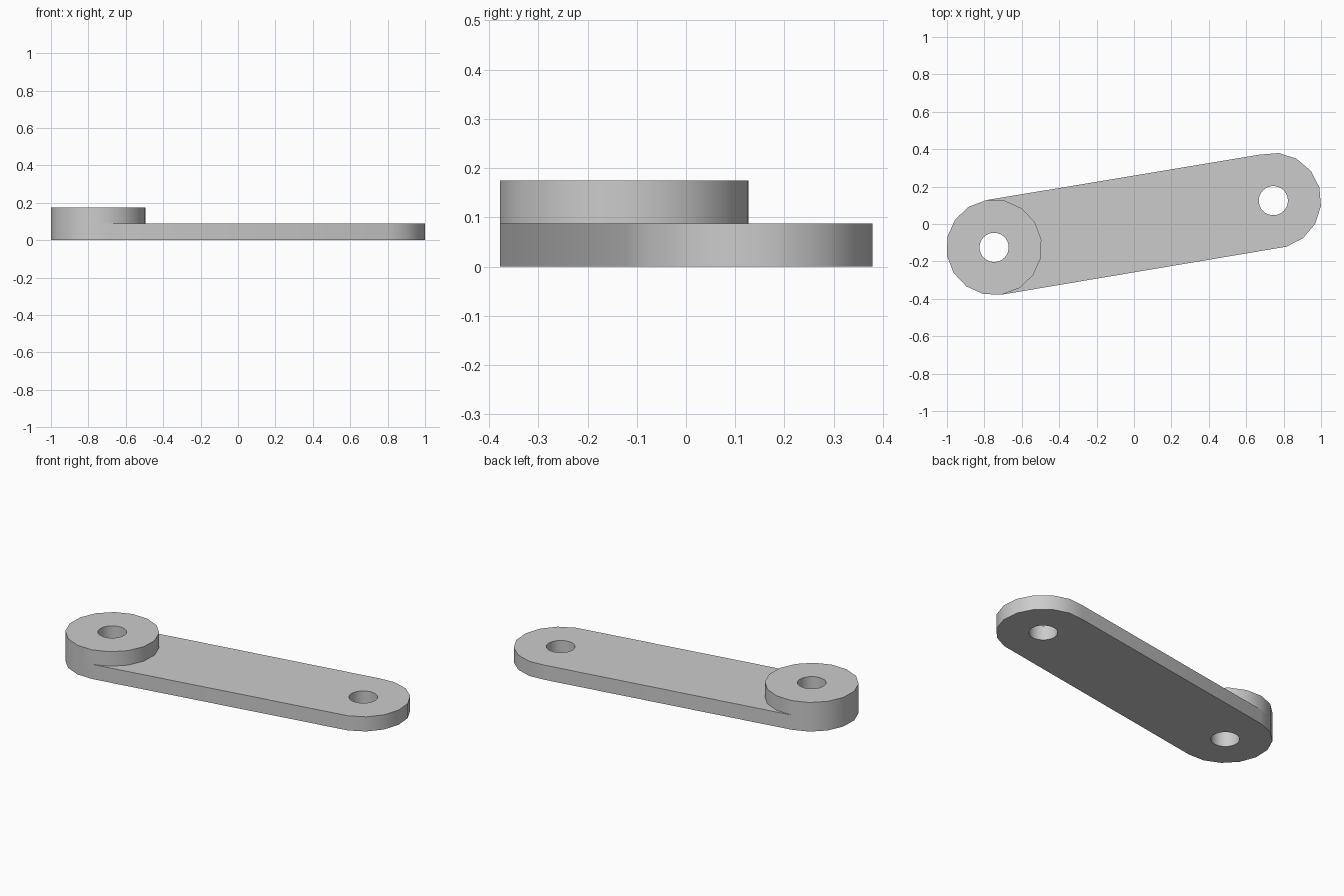
import bpy, bmesh, math

cube = bpy.data.objects.get("Cube")
if cube:
    bpy.data.objects.remove(cube, do_unlink=True)

RADIUS, HOLE = 0.256, 0.078
THICK, TOP = 0.088, 0.175
PIVOT_A, PIVOT_B = (-0.748, -0.125), (0.745, 0.125)
TILT = math.atan2(PIVOT_B[1], PIVOT_B[0])
STEP = math.tau / 16

grey = bpy.data.materials.new("light_grey")
grey.use_nodes = True
colour = (0.6, 0.6, 0.6, 1)
grey.diffuse_color = colour
grey.node_tree.nodes["Principled BSDF"].inputs["Base Color"].default_value = colour


def arc(centre, radius, start, count, step):
    return [(centre[0] + radius * math.cos(start + i * step),
             centre[1] + radius * math.sin(start + i * step)) for i in range(count)]


def prism(name, outline, z0, z1):
    """Extrude a flat outline between two heights."""
    bm = bmesh.new()
    face = bm.faces.new([bm.verts.new((x, y, z0)) for x, y in outline])
    grown = bmesh.ops.extrude_face_region(bm, geom=[face], use_keep_orig=True)
    for v in grown["geom"]:
        if isinstance(v, bmesh.types.BMVert):
            v.co.z = z1
    bmesh.ops.recalc_face_normals(bm, faces=bm.faces[:])
    mesh = bpy.data.meshes.new(name)
    bm.to_mesh(mesh)
    bm.free()
    mesh.materials.append(grey)
    obj = bpy.data.objects.new(name, mesh)
    bpy.context.collection.objects.link(obj)
    return obj


def drill(obj, centre):
    """Cut a round vertical hole through the part."""
    cutter = prism("hole_cutter", arc(centre, HOLE, 0, 32, math.tau / 32), -0.2, 0.5)
    mod = obj.modifiers.new("hole", 'BOOLEAN')
    mod.operation, mod.solver, mod.object = 'DIFFERENCE', 'EXACT', cutter
    bpy.ops.object.select_all(action='DESELECT')
    bpy.context.view_layer.objects.active = obj
    obj.select_set(True)
    bpy.ops.object.modifier_apply(modifier=mod.name)
    bpy.data.objects.remove(cutter, do_unlink=True)


# Flat arm with a rounded end about each pivot
quarter = math.pi / 2
outline = (arc(PIVOT_A, RADIUS, TILT + quarter, 9, STEP)
           + arc(PIVOT_B, RADIUS, math.radians(-74), 9, STEP))
arm = prism("link_arm", outline, 0, THICK)
drill(arm, PIVOT_A)
drill(arm, PIVOT_B)

# Raised hub over one pivot
hub = prism("raised_hub", arc(PIVOT_A, RADIUS, TILT, 16, STEP), THICK, TOP)
drill(hub, PIVOT_A)

# Smooth walls, sharp rims
bpy.ops.object.select_all(action='DESELECT')
for part in (arm, hub):
    part.select_set(True)
bpy.context.view_layer.objects.active = arm
bpy.ops.object.shade_smooth_by_angle(angle=math.radians(40))
